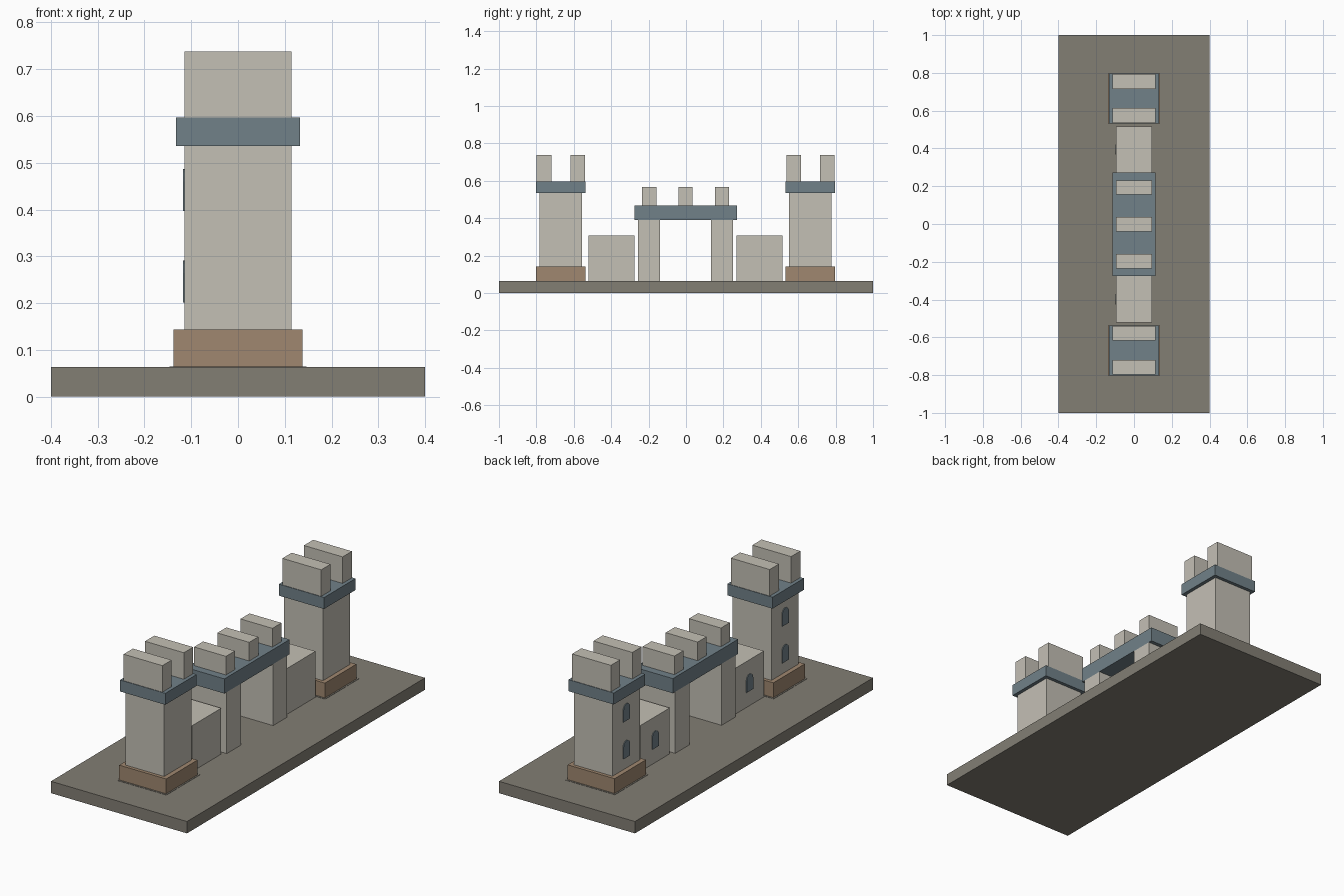
import bpy
import math

default = bpy.data.objects.get("Cube")
if default:
    bpy.data.objects.remove(default, do_unlink=True)

Y0 = -0.002  # the castle sits a hair off the slab centre


def material(name, rgb):
    m = bpy.data.materials.new(name)
    m.use_nodes = True
    m.diffuse_color = (*rgb, 1)
    bsdf = next(n for n in m.node_tree.nodes if n.type == 'BSDF_PRINCIPLED')
    bsdf.inputs["Base Color"].default_value = (*rgb, 1)
    bsdf.inputs["Roughness"].default_value = 0.9
    return m


ground = material("ground_grey", (0.225, 0.21, 0.175))
stone = material("pale_stone", (0.55, 0.525, 0.46))
slate = material("blue_slate", (0.165, 0.22, 0.25))
brick = material("brown_footing", (0.35, 0.245, 0.16))


def mesh_object(name, verts, faces, mat):
    mesh = bpy.data.meshes.new(name)
    mesh.from_pydata(verts, [], faces)
    mesh.materials.append(mat)
    obj = bpy.data.objects.new(name, mesh)
    bpy.context.collection.objects.link(obj)
    return obj


def prism(name, outline, x0, x1, mat):
    """Extrude a (y, z) outline along x."""
    n = len(outline)
    verts = [(x, y, z) for x in (x0, x1) for y, z in outline]
    faces = [tuple(reversed(range(n))), tuple(range(n, 2 * n))]
    faces += [(i, (i + 1) % n, n + (i + 1) % n, n + i) for i in range(n)]
    return mesh_object(name, verts, faces, mat)


def block(name, half_x, y, half_y, z0, z1, mat):
    outline = [(y - half_y, z0), (y + half_y, z0), (y + half_y, z1), (y - half_y, z1)]
    return prism(name, outline, -half_x, half_x, mat)


def window(name, wall_x, y, z, width=0.054, height=0.09, steps=8):
    """Round-headed plate on the -x side of a wall."""
    r = width / 2
    spring = z + height - r
    outline = [(y - r, z), (y + r, z)]
    for i in range(steps + 1):
        a = math.pi * i / steps
        outline.append((y + r * math.cos(a), spring + r * math.sin(a)))
    prism(name, outline, -wall_x - 0.004, -wall_x + 0.002, slate)


# Ground slab
block("ground_slab", 0.4, 0, 1.0, 0, 0.063, ground)

for side, label in ((-1, "front"), (1, "back")):
    # Corner tower
    y = Y0 + side * 0.667
    block(f"{label}_tower_apron", 0.146, y, 0.141, 0.05, 0.0645, ground)
    block(f"{label}_tower_footing", 0.138, y, 0.132, 0.063, 0.143, brick)
    for floor, (z0, z1) in enumerate(((0.143, 0.339), (0.339, 0.536))):
        block(f"{label}_tower_floor_{floor}", 0.114, y, 0.114, z0, z1, stone)
        window(f"{label}_tower_window_{floor}", 0.114, y, z0 + 0.058)
    block(f"{label}_tower_cornice", 0.133, y, 0.132, 0.536, 0.597, slate)
    for k in (-1, 1):
        block(f"{label}_tower_merlon_{k}", 0.114, y + k * 0.09, 0.039, 0.597, 0.738, stone)

    # Curtain wall
    y = Y0 + side * 0.396
    block(f"{label}_curtain_wall", 0.094, y, 0.123, 0.063, 0.307, stone)
    window(f"{label}_curtain_window", 0.094, y, 0.143)

    # Gate pier
    block(f"{label}_gate_pier", 0.113, Y0 + side * 0.195, 0.059, 0.063, 0.39, stone)

# Gate lintel and battlements
block("gate_lintel", 0.113, Y0, 0.274, 0.39, 0.468, slate)
for k in (-1, 0, 1):
    block(f"gate_merlon_{k}", 0.094, Y0 + k * 0.195, 0.038, 0.468, 0.567, stone)
